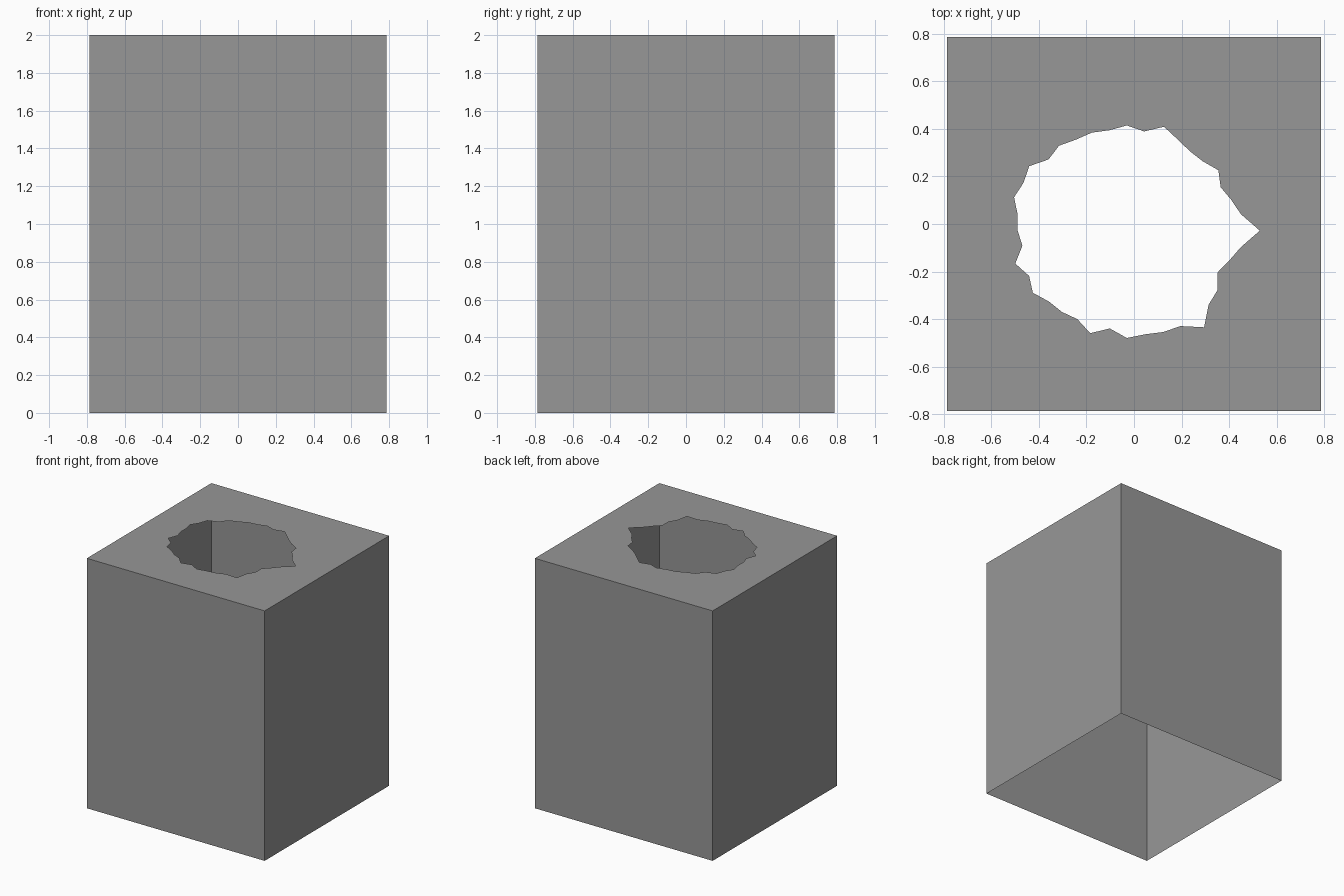
import bpy
import bmesh
from math import cos, sin, tau
from mathutils import Matrix

cube = bpy.data.objects.get("Cube")
if cube:
    bpy.data.objects.remove(cube, do_unlink=True)

HALF = 0.787
HEIGHT = 2.0

# Single grey for the whole shell
grey = bpy.data.materials.new("plain grey")
grey.use_nodes = True
grey_value = (0.31, 0.31, 0.31, 1)
grey.diffuse_color = grey_value
grey.node_tree.nodes["Principled BSDF"].inputs["Base Color"].default_value = grey_value


def add_object(name, bm):
    mesh = bpy.data.meshes.new(name)
    bm.to_mesh(mesh)
    bm.free()
    mesh.materials.append(grey)
    obj = bpy.data.objects.new(name, mesh)
    bpy.context.collection.objects.link(obj)
    return obj


def add_loop(bm, points):
    """Closed loop of edges at the top of the box."""
    verts = [bm.verts.new((x, y, HEIGHT)) for x, y in points]
    return [bm.edges.new((v, verts[i - 1])) for i, v in enumerate(verts)]


# Four thin outer walls, open above and below
bm = bmesh.new()
bmesh.ops.create_cube(bm, size=1, matrix=Matrix.Translation((0, 0, HEIGHT / 2))
                      @ Matrix.Diagonal((2 * HALF, 2 * HALF, HEIGHT, 1)))
bm.normal_update()
caps = [f for f in bm.faces if abs(f.normal.z) > 0.5]
bmesh.ops.delete(bm, geom=caps, context="FACES_ONLY")
add_object("box_walls", bm)

# Top panel with a ragged oval hole: radii in thousandths at even steps
radii = [509, 442, 420, 403, 433, 412, 412, 430, 460, 423,
         443, 428, 434, 430, 442, 424, 462, 444, 454, 423,
         418, 405, 449, 420, 445, 422, 423, 418, 454, 417,
         452, 442, 449, 451, 503, 442, 428, 389, 411, 442]
stretch = 1.1
center_x, center_y = -0.03, -0.028
hole = []
for i, radius in enumerate(radii):
    angle = tau * i / len(radii)
    hole.append((center_x + stretch * radius / 1000 * cos(angle),
                 center_y + radius / 1000 * sin(angle)))
corners = [(HALF, HALF), (-HALF, HALF), (-HALF, -HALF), (HALF, -HALF)]

bm = bmesh.new()
border = add_loop(bm, corners) + add_loop(bm, hole)
bmesh.ops.triangle_fill(bm, use_beauty=True, use_dissolve=False,
                        edges=border, normal=(0, 0, 1))
bm.normal_update()
for face in bm.faces:
    if face.normal.z < 0:
        face.normal_flip()
add_object("top_panel", bm)
